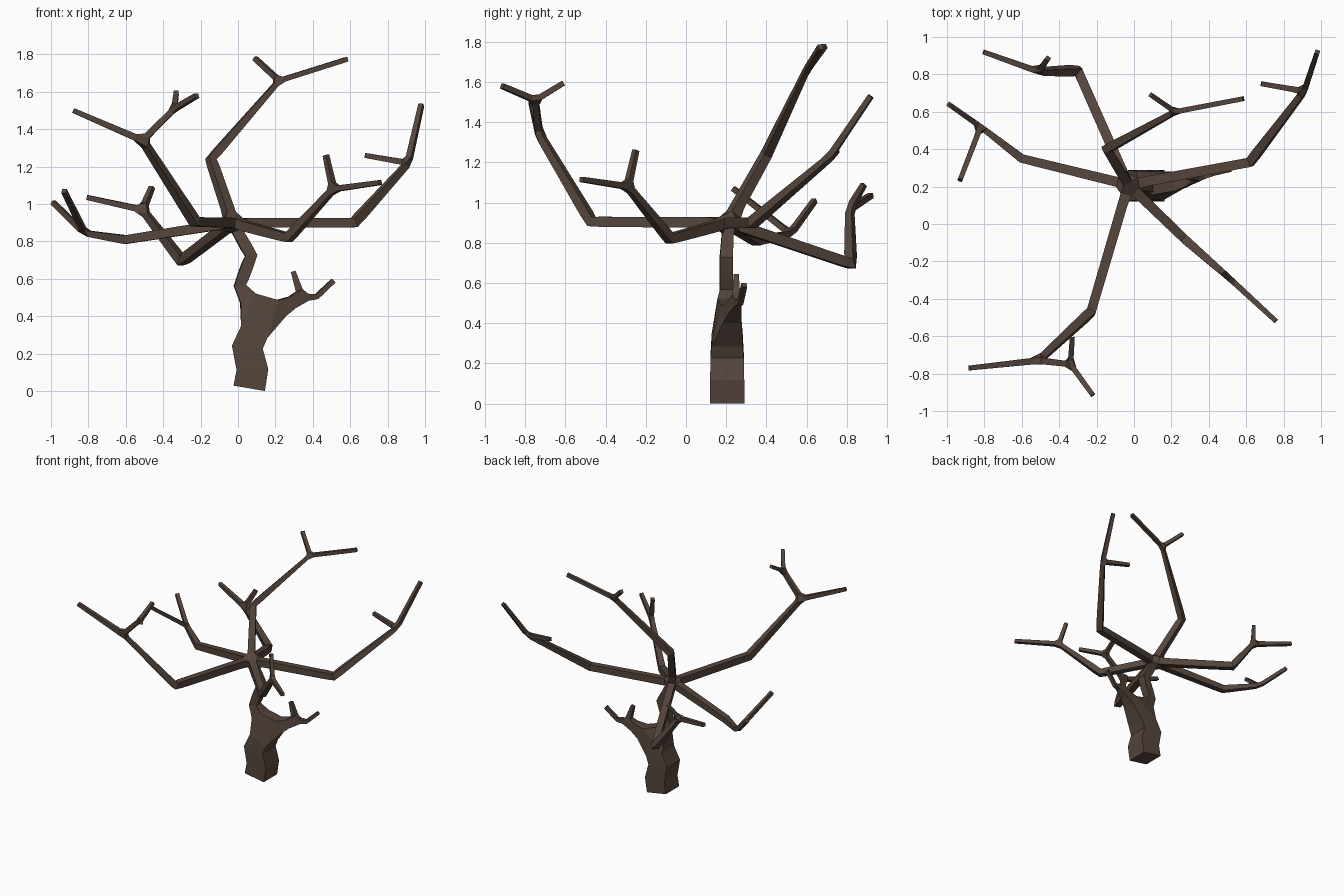
import bpy

nodes, radii, edges = [], [], []


def limb(start, *points):
    """Chain of (x, y, z, half_width) nodes growing from node index start."""
    prev = start
    for x, y, z, r in points:
        nodes.append((x, y, z))
        radii.append(r)
        if prev is not None:
            edges.append((prev, len(nodes) - 1))
        prev = len(nodes) - 1
    return prev


TIP = 0.013


def branch(start, elbow, fork, tips):
    """Thick elbowed branch that ends in a fork of thin twigs."""
    f = limb(start, elbow, fork)
    for t in tips:
        limb(f, (*t, TIP))
    return f


# trunk: thick lower part up to the low fork, then the slender upper stem
low = limb(None, (0.06, 0.205, 0.015, 0.085), (0.077, 0.205, 0.115, 0.085),
           (0.05, 0.205, 0.235, 0.083), (0.12, 0.205, 0.39, 0.072))
hub = limb(low, (0.01, 0.2, 0.565, 0.032), (0.07, 0.2, 0.725, 0.032),
           (-0.03, 0.21, 0.9, 0.027))

# low side branch
side = limb(low, (0.34, 0.25, 0.5, 0.022))
limb(side, (0.295, 0.25, 0.64, TIP))
limb(side, (0.42, 0.27, 0.505, 0.014), (0.51, 0.29, 0.59, TIP))

# crown: front left, right, top, left, back left, front right
f = branch(hub, (-0.23, -0.47, 0.905, 0.025), (-0.51, -0.73, 1.34, 0.018),
           [(-0.88, -0.77, 1.5)])
f = limb(f, (-0.34, -0.75, 1.51, 0.015))
limb(f, (-0.33, -0.61, 1.595, TIP))
limb(f, (-0.22, -0.915, 1.58, TIP))
branch(hub, (0.62, 0.33, 0.9, 0.025), (0.91, 0.71, 1.22, 0.016),
       [(0.98, 0.92, 1.53), (0.68, 0.75, 1.26)])
branch(hub, (-0.145, 0.4, 1.24, 0.023), (0.22, 0.6, 1.66, 0.014),
       [(0.09, 0.69, 1.78), (0.585, 0.67, 1.775)])
branch(hub, (-0.6, 0.35, 0.81, 0.023), (-0.82, 0.52, 0.845, 0.015),
       [(-0.99, 0.64, 1.01), (-0.93, 0.235, 1.07)])
branch(hub, (-0.3, 0.82, 0.695, 0.025), (-0.51, 0.815, 0.97, 0.017),
       [(-0.805, 0.92, 1.035), (-0.46, 0.885, 1.09)])
branch(hub, (0.27, -0.08, 0.82, 0.024), (0.51, -0.29, 1.08, 0.016),
       [(0.76, -0.52, 1.115), (0.47, -0.25, 1.26)])

# skin the skeleton with square, flat-shaded limbs
mesh = bpy.data.meshes.new("bare_tree")
mesh.from_pydata(nodes, edges, [])
tree = bpy.data.objects.new("bare_tree", mesh)
bpy.context.collection.objects.link(tree)
skin = tree.modifiers.new("Skin", 'SKIN')
skin.use_smooth_shade = False
for v, r in zip(mesh.skin_vertices[0].data, radii):
    v.radius = (r, r)
    v.use_root = False
mesh.skin_vertices[0].data[0].use_root = True

bark = bpy.data.materials.new("bark")
bark.diffuse_color = (0.09, 0.06, 0.045, 1)
mesh.materials.append(bark)

bpy.context.view_layer.objects.active = tree
tree.select_set(True)
bpy.ops.object.modifier_apply(modifier="Skin")
